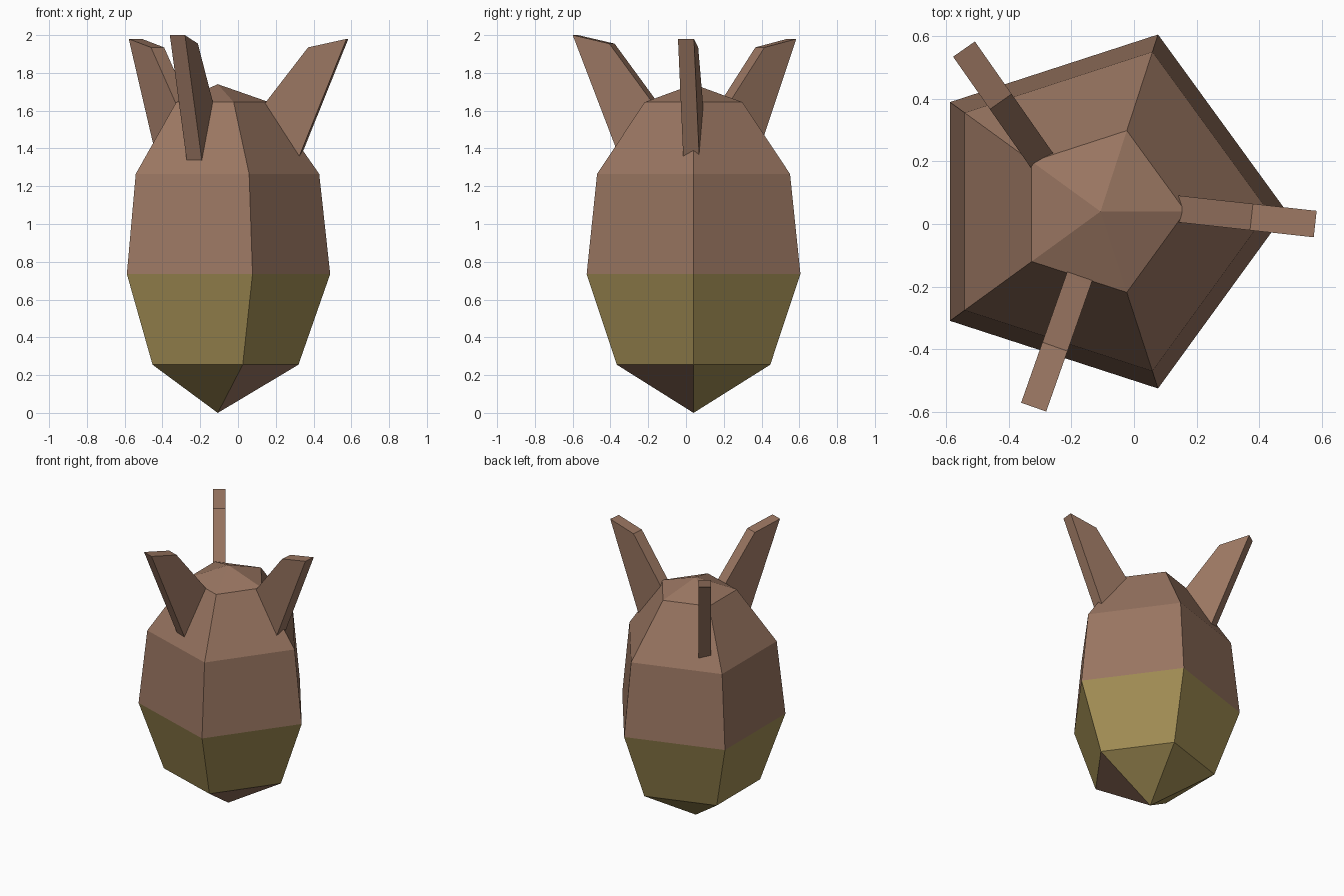
import bpy, bmesh
from math import cos, sin, tau, radians
from mathutils import Vector

if "Cube" in bpy.data.objects:
    bpy.data.objects.remove(bpy.data.objects["Cube"])

AXIS = Vector((-0.107, 0.04, 0))


def material(name, color):
    m = bpy.data.materials.new(name)
    m.diffuse_color = (*color, 1)
    m.use_nodes = True
    m.node_tree.nodes["Principled BSDF"].inputs["Base Color"].default_value = m.diffuse_color
    return m


brown = material("brown", (0.32, 0.18, 0.12))
olive = material("olive", (0.36, 0.27, 0.09))


def finish(name, bm, mats):
    bmesh.ops.recalc_face_normals(bm, faces=bm.faces)
    me = bpy.data.meshes.new(name)
    bm.to_mesh(me)
    bm.free()
    for m in mats:
        me.materials.append(m)
    ob = bpy.data.objects.new(name, me)
    bpy.context.collection.objects.link(ob)
    return ob


# Five-sided body: stacked rings closed by a point at each end
rings = [(0.427, 0.255), (0.595, 0.735), (0.537, 1.265), (0.272, 1.645)]
bm = bmesh.new()
loops = [[bm.verts.new(AXIS + Vector((r * cos(tau * i / 5), r * sin(tau * i / 5), z)))
          for i in range(5)] for r, z in rings]
bottom = bm.verts.new(AXIS)
top = bm.verts.new(AXIS + Vector((0, 0, 1.74)))
for i in range(5):
    j = (i + 1) % 5
    for k in range(3):
        f = bm.faces.new((loops[k][i], loops[k][j], loops[k + 1][j], loops[k + 1][i]))
        f.material_index = 1 if k == 0 else 0
    bm.faces.new((loops[3][i], loops[3][j], top))
    # one facet of the lower point is brown, the rest olive
    bm.faces.new((loops[0][j], loops[0][i], bottom)).material_index = 0 if i == 4 else 1
finish("body", bm, (brown, olive))

# Fin outline: distance outward from the fin root, height
PROFILE = [(-0.04, 1.592), (0.225, 1.935), (0.43, 1.98), (0.13, 1.24)]
PROFILE[0:1] = [(-0.04, 1.5), (-0.03, 1.605), (0.0, 1.645)]


def fin(name, root, angle, lift=0.0, thickness=0.085):
    a = radians(angle)
    out, side = Vector((cos(a), sin(a), 0)), Vector((-sin(a), cos(a), 0))
    bm = bmesh.new()
    sides = []
    for s in (-0.5, 0.5):
        sides.append([bm.verts.new(Vector((*root, z + lift)) + out * d + side * s * thickness)
                      for d, z in PROFILE])
    bm.faces.new(sides[0])
    bm.faces.new(sides[1])
    n = len(PROFILE)
    for i in range(n):
        j = (i + 1) % n
        bm.faces.new((sides[0][i], sides[0][j], sides[1][j], sides[1][i]))
    finish(name, bm, (brown,))


# Three flared fins around the top
fin("right_fin", (0.152, 0.047), -6.3)
fin("back_fin", (-0.297, 0.207), 125)
fin("front_fin", (-0.178, -0.18), -109.4, 0.02)
